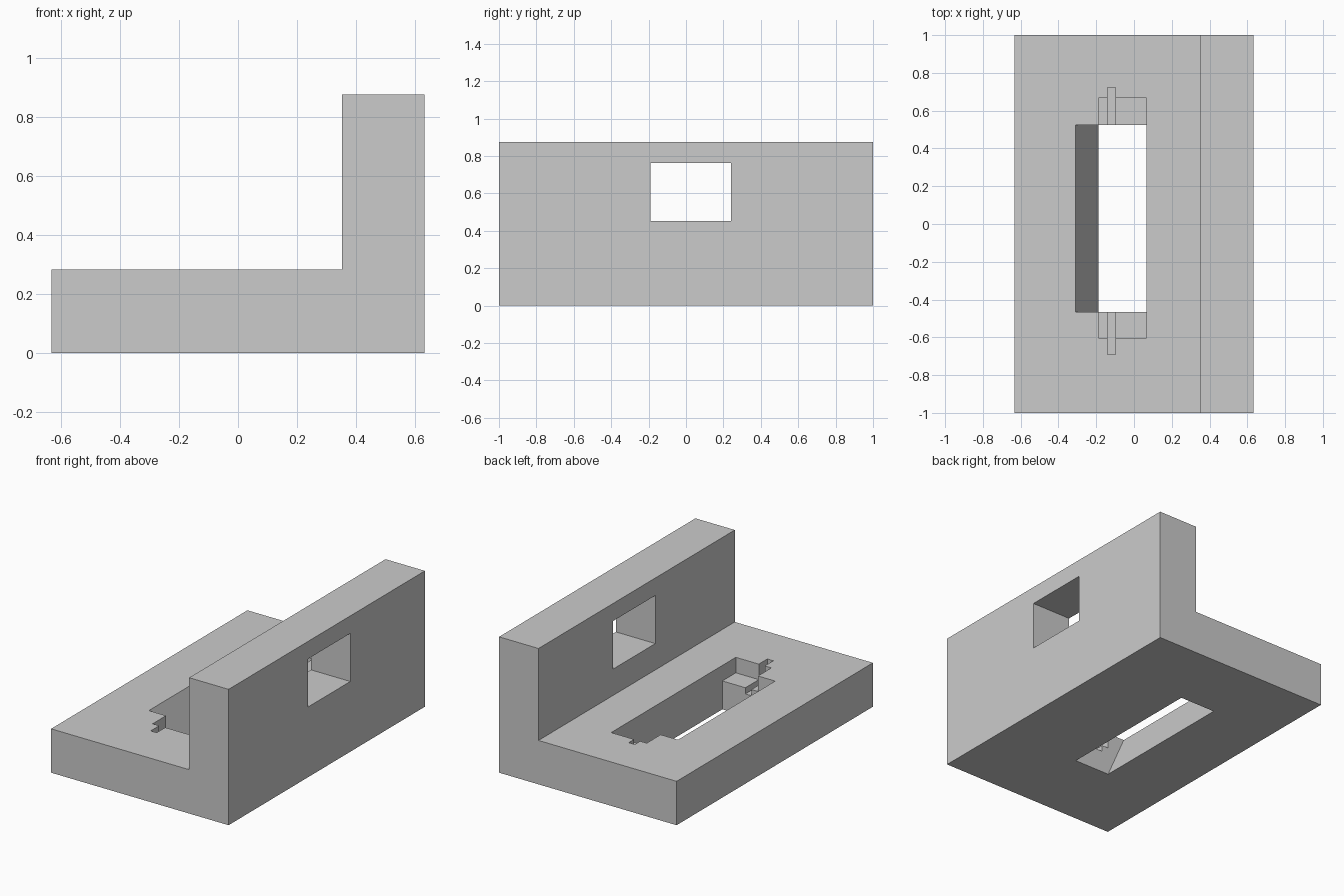
import bpy
import bmesh

cube = bpy.data.objects.get("Cube")
if cube:
    bpy.data.objects.remove(cube, do_unlink=True)

grey = bpy.data.materials.new("plain_grey")
grey.use_nodes = True
grey.diffuse_color = (0.6, 0.6, 0.6, 1)
grey.node_tree.nodes["Principled BSDF"].inputs["Base Color"].default_value = (0.6, 0.6, 0.6, 1)


def prism(name, profile, y0, y1):
    """Extrude an x-z profile along y."""
    bm = bmesh.new()
    face = bm.faces.new([bm.verts.new((x, y0, z)) for x, z in profile])
    out = bmesh.ops.extrude_face_region(bm, geom=[face])
    moved = [v for v in out["geom"] if isinstance(v, bmesh.types.BMVert)]
    bmesh.ops.translate(bm, verts=moved, vec=(0, y1 - y0, 0))
    bmesh.ops.recalc_face_normals(bm, faces=bm.faces)
    mesh = bpy.data.meshes.new(name)
    bm.to_mesh(mesh)
    bm.free()
    mesh.materials.append(grey)
    obj = bpy.data.objects.new(name, mesh)
    bpy.context.collection.objects.link(obj)
    return obj


def box(x0, x1, z0, z1):
    return [(x0, z0), (x1, z0), (x1, z1), (x0, z1)]


def cut(target, name, profile, y0, y1):
    """Subtract an extruded profile and discard the cutter."""
    cutter = prism(name, profile, y0, y1)
    cutter.hide_render = True
    mod = target.modifiers.new(name, "BOOLEAN")
    mod.operation = "DIFFERENCE"
    mod.solver = "EXACT"
    mod.object = cutter
    bpy.context.view_layer.objects.active = target
    bpy.ops.object.modifier_apply(modifier=mod.name)
    bpy.data.objects.remove(cutter, do_unlink=True)


half, wall, base, top = 0.633, 0.352, 0.283, 0.876
above = base + 0.05

# L-shaped block: flat base with an upright wall
bracket = prism("angle_bracket", [(-half, 0), (half, 0), (half, top), (wall, top),
                                  (wall, base), (-half, base)], -1, 1)

# Window through the wall
cut(bracket, "window_cutter", box(wall - 0.1, half + 0.1, 0.453, 0.763), -0.19, 0.24)

# Slot through the base, with one sloping side
slope = (0.31 - 0.187) / base
cut(bracket, "slot_cutter", [(-0.187 + slope * 0.05, -0.05), (0.067, -0.05),
                             (0.067, above), (-0.31 - slope * 0.05, above)], -0.466, 0.525)

# Shallow ledges at both slot ends, then the pin groove across them
cut(bracket, "ledge_cutter", box(-0.187, 0.067, 0.183, above), -0.603, 0.667)
cut(bracket, "pin_groove_cutter", box(-0.14, -0.097, 0.143, above), -0.69, 0.722)
